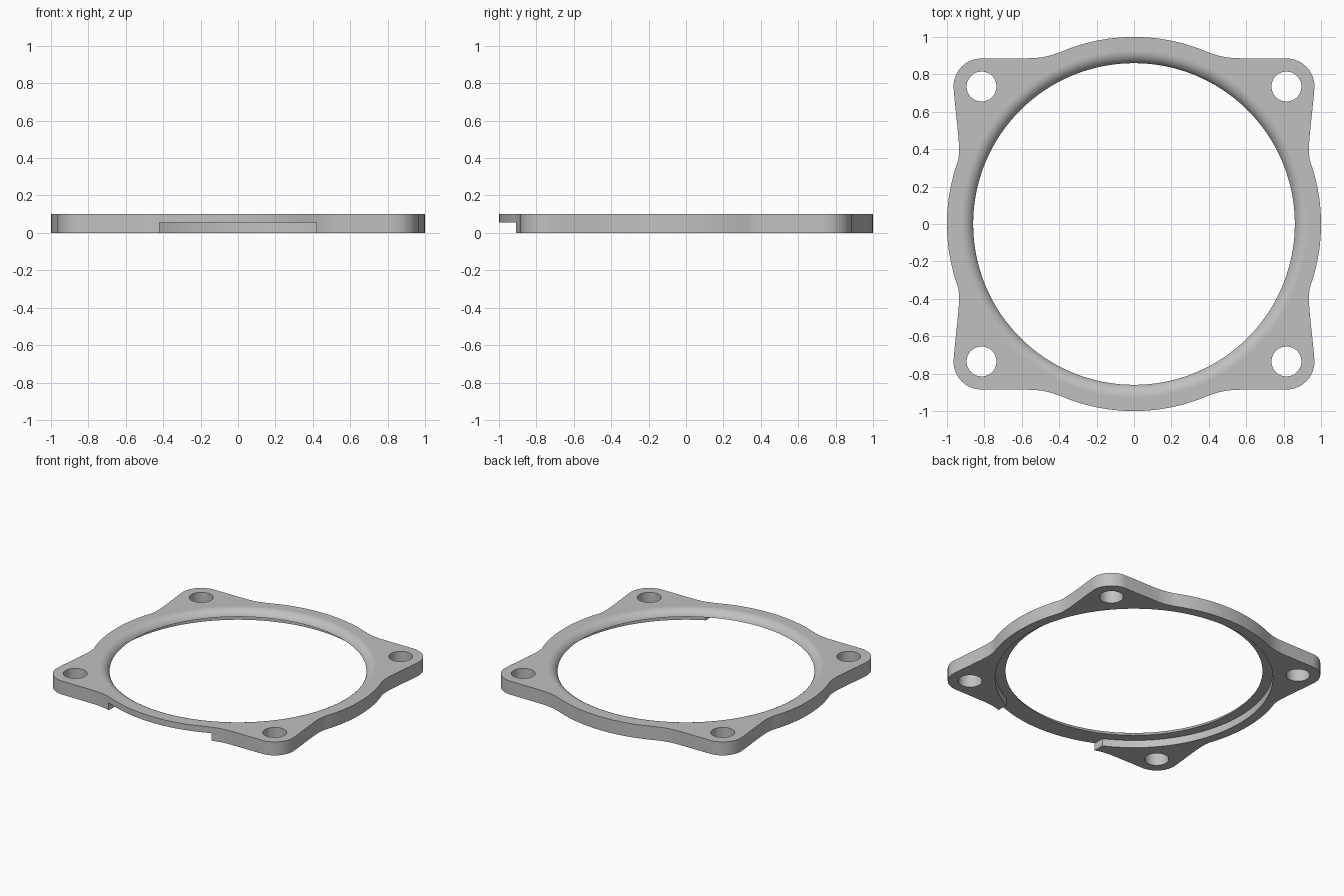
import bpy, bmesh, math
from mathutils import Vector

if "Cube" in bpy.data.objects:
    bpy.data.objects.remove(bpy.data.objects["Cube"])

THICK, LIP = 0.1, 0.055            # plate thickness, underside of inner lip
BORE, RECESS, FILLET = 0.86, 0.93, 0.07
HOLE_X, HOLE_Y, HOLE_R, CORNER_R = 0.815, 0.735, 0.08, 0.15
SLOT = 0.42                        # half width of the front slot

grey = bpy.data.materials.new("light grey")
grey.use_nodes = True
colour = (0.53, 0.53, 0.53, 1)
grey.diffuse_color = colour
grey.node_tree.nodes["Principled BSDF"].inputs["Base Color"].default_value = colour


def make_object(name, bm):
    bmesh.ops.recalc_face_normals(bm, faces=bm.faces)
    mesh = bpy.data.meshes.new(name)
    bm.to_mesh(mesh)
    bm.free()
    mesh.materials.append(grey)
    obj = bpy.data.objects.new(name, mesh)
    bpy.context.collection.objects.link(obj)
    return obj


def arc(cx, cy, r, start, end, n):
    angles = [math.radians(start + (end - start) * i / n) for i in range(n + 1)]
    return [Vector((cx + r * math.cos(a), cy + r * math.sin(a))) for a in angles]


def bezier(a, b, c, d, n=14):
    ts = [i / n for i in range(1, n)]
    return [a * (1 - t)**3 + b * 3 * t * (1 - t)**2 + c * 3 * t * t * (1 - t) + d * t**3
            for t in ts]


def prism(name, points, z0, z1):
    bm = bmesh.new()
    face = bm.faces.new([bm.verts.new((p[0], p[1], z0)) for p in points])
    ext = bmesh.ops.extrude_face_region(bm, geom=[face])["geom"]
    verts = [g for g in ext if isinstance(g, bmesh.types.BMVert)]
    bmesh.ops.translate(bm, vec=(0, 0, z1 - z0), verts=verts)
    return make_object(name, bm)


# Quarter outline: ring arc, waist curve, bolt ear, waist curve, ring arc
side = arc(0, 0, 1, 0, 19.3, 12)
ear = arc(HOLE_X, HOLE_Y, CORNER_R, 0, 90, 16)
top = arc(0, 0, 1, 67.7, 90, 14)
s, t = side[-1], top[0]
quarter = (side
           + bezier(s, s + Vector((-s.y, s.x)) * 0.07, Vector((0.952, 0.55)), ear[0])
           + ear
           + bezier(Vector((0.6, 0.886)), Vector((0.52, 0.886)),
                    t + Vector((t.y, -t.x)) * 0.1, t)
           + top)
half = quarter + [Vector((-p.x, p.y)) for p in reversed(quarter[:-1])]
outline = half + [Vector((p.x, -p.y)) for p in reversed(half[1:-1])]
plate = prism("flange_plate", outline, 0, THICK)

# Cutters: bolt holes, front slot, stepped bore with rounded upper edge
cutters = [prism("bolt_hole_cutter",
                 arc(sx * HOLE_X, sy * HOLE_Y, HOLE_R, 0, 360, 48)[:-1], -0.1, 0.2)
           for sx in (-1, 1) for sy in (-1, 1)]
cutters.append(prism("slot_cutter",
                     [(-SLOT, -1.2), (SLOT, -1.2), (SLOT, -0.6), (-SLOT, -0.6)],
                     -0.1, LIP))

sweep = math.acos(1 - (THICK - LIP) / FILLET)
centre = BORE + FILLET * math.sin(sweep)
curve = [(centre - FILLET * math.sin(sweep * (1 - i / 10)),
          THICK - FILLET * (1 - math.cos(sweep * (1 - i / 10)))) for i in range(11)]
profile = [(0, -0.1), (RECESS, -0.1), (RECESS, LIP)] + curve + [(centre, 0.2), (0, 0.2)]
bm = bmesh.new()
pv = [bm.verts.new((r, 0, z)) for r, z in profile]
edges = [bm.edges.new(pair) for pair in zip(pv, pv[1:])]
bmesh.ops.spin(bm, geom=pv + edges, cent=(0, 0, 0), axis=(0, 0, 1),
               angle=math.tau, steps=128)
bmesh.ops.remove_doubles(bm, verts=bm.verts, dist=0.0001)
cutters.append(make_object("bore_cutter", bm))

for cutter in cutters:
    cutter.hide_render = True
    mod = plate.modifiers.new(cutter.name, "BOOLEAN")
    mod.operation, mod.solver, mod.object = "DIFFERENCE", "EXACT", cutter

# Bake the cuts and drop the cutters
bpy.context.view_layer.update()
graph = bpy.context.evaluated_depsgraph_get()
baked = bpy.data.meshes.new_from_object(plate.evaluated_get(graph))
plate.modifiers.clear()
plate.data = baked
for cutter in cutters:
    bpy.data.objects.remove(cutter)

# Smooth curved walls, keep flat faces crisp
bm = bmesh.new()
bm.from_mesh(baked)
for f in bm.faces:
    f.smooth = abs(f.normal.z) < 0.999
    f.material_index = 0
for e in bm.edges:
    e.smooth = (len(e.link_faces) == 2 and all(f.smooth for f in e.link_faces)
                and e.calc_face_angle(0) < math.radians(30))
bm.to_mesh(baked)
bm.free()
baked.materials.clear()
baked.materials.append(grey)
